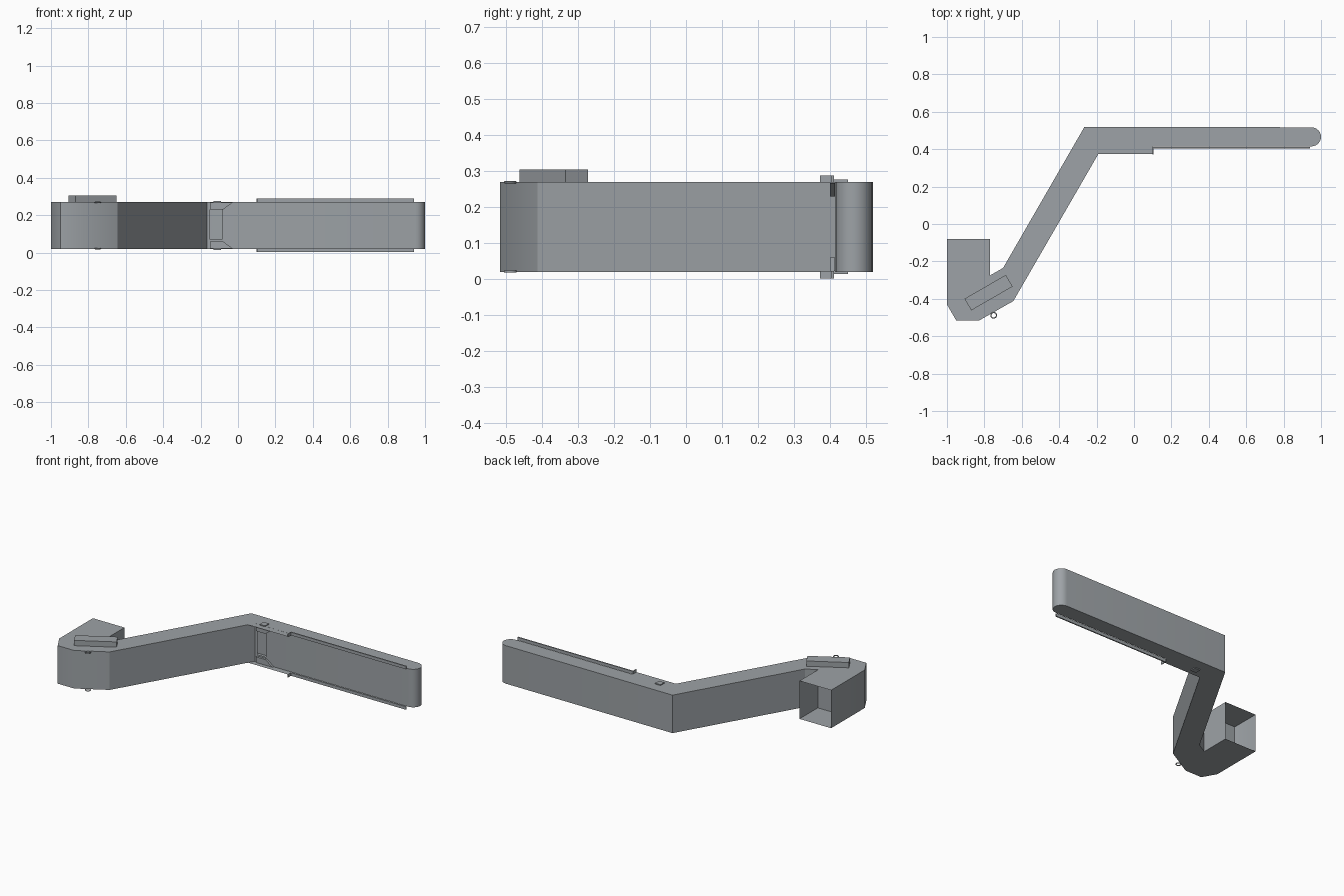
import bpy, bmesh, math
from mathutils import Matrix

if "Cube" in bpy.data.objects:
    bpy.data.objects.remove(bpy.data.objects["Cube"])

Z0, Z1 = 0.02, 0.27
ZM = (Z0 + Z1) / 2

steel = bpy.data.materials.new("steel_grey")
steel.diffuse_color = (0.34, 0.365, 0.385, 1)
steel.use_nodes = True
steel.node_tree.nodes["Principled BSDF"].inputs["Base Color"].default_value = steel.diffuse_color


def finish(bm, name, smooth=False):
    bmesh.ops.remove_doubles(bm, verts=bm.verts, dist=1e-5)
    bmesh.ops.recalc_face_normals(bm, faces=bm.faces)
    me = bpy.data.meshes.new(name)
    bm.to_mesh(me)
    bm.free()
    me.materials.append(steel)
    ob = bpy.data.objects.new(name, me)
    bpy.context.collection.objects.link(ob)
    if smooth:
        bpy.context.view_layer.objects.active = ob
        ob.select_set(True)
        bpy.ops.object.shade_smooth_by_angle(angle=math.radians(30))
        ob.select_set(False)
    return ob


def face(bm, pts):
    return bm.faces.new([bm.verts.new(p) for p in pts])


def wall(bm, a, b, z0=Z0, z1=Z1):
    face(bm, [(*a, z0), (*b, z0), (*b, z1), (*a, z1)])


def box(name, x, y, z, angle=0, size=None, flip=False):
    """Box from ranges (or centre ranges plus size); flip reflects it about the duct mid height."""
    bm = bmesh.new()
    size = size or [r[1] - r[0] for r in (x, y, z)]
    cen = [(r[0] + r[1]) / 2 for r in (x, y, z)]
    if flip:
        cen[2] = 2 * ZM - cen[2]
    m = Matrix.Translation(cen) @ Matrix.Rotation(angle, 4, 'Z') @ Matrix.Diagonal((*size, 1))
    bmesh.ops.create_cube(bm, size=1, matrix=m)
    return finish(bm, name)


# Duct shell: plan outline with a rounded tip on the long arm
arc = [(0.948 + 0.052 * math.cos(t), 0.466 + 0.051 * math.sin(t))
       for t in (math.radians(-90 + 15 * i) for i in range(13))]
outline = [(-0.77, -0.08), (-1, -0.08), (-1, -0.43), (-0.95, -0.517), (-0.83, -0.517),
           (-0.645, -0.412), (-0.167, 0.415)] + arc + [(-0.265, 0.519), (-0.70, -0.235), (-0.77, -0.275)]
bm = bmesh.new()
for z in (Z0, Z1):
    face(bm, [(*p, z) for p in outline])
for i, a in enumerate(outline):
    if i not in (0, 6):                      # open mouth and slotted front wall
        wall(bm, a, outline[(i + 1) % len(outline)])
# Front wall with a rectangular opening near the bend
Y = 0.415
wall(bm, (-0.167, Y), (-0.15, Y))
wall(bm, (-0.085, Y), arc[0])
wall(bm, (-0.15, Y), (-0.085, Y), Z0, 0.07)
wall(bm, (-0.15, Y), (-0.085, Y), 0.23, Z1)
finish(bm, "duct_shell", smooth=True)

# Inner wall closing the mouth pocket
bm = bmesh.new()
wall(bm, (-1, -0.27), (-0.77, -0.27))
finish(bm, "mouth_back_wall")

# Box on the lower bend
box("top_box", (-0.905, -0.65), (-0.402, -0.332), (0.27, 0.305), math.radians(30),
    size=(0.255, 0.072, 0.035))

# Parts repeated at the top and bottom of the arm
for flip, side in ((False, "upper"), (True, "lower")):
    box(side + "_rail", (0.10, 0.94), (0.403, 0.411), (0.268, 0.288), flip=flip)
    box(side + "_rail_stop", (0.098, 0.103), (0.372, 0.411), (0.268, 0.288), flip=flip)
    # cover plate mitred into the bend
    bm = bmesh.new()
    z = 2 * ZM - 0.2695 if flip else 0.2695
    face(bm, [(-0.19, 0.375, z), (0.10, 0.375, z), (0.10, 0.416, z), (-0.167, 0.416, z)])
    finish(bm, side + "_cover_plate")
    box(side + "_tab", (-0.13, -0.09), (0.41, 0.45), (0.268, 0.276), flip=flip)
    # slanted frame piece around the opening
    bm = bmesh.new()
    prof = [(-0.15, 0.23), (-0.08, 0.23), (-0.03, 0.267), (-0.15, 0.267)]
    f = face(bm, [(x, 0.40, 2 * ZM - z if flip else z) for x, z in prof])
    r = bmesh.ops.extrude_face_region(bm, geom=[f])
    vs = [v for v in r["geom"] if isinstance(v, bmesh.types.BMVert)]
    bmesh.ops.translate(bm, verts=vs, vec=(0, 0.014, 0))
    finish(bm, side + "_opening_frame")
    # small eyelet beside the lower bend
    bpy.ops.mesh.primitive_torus_add(location=(-0.75, -0.488, 2 * ZM - 0.269 if flip else 0.269),
                                     major_radius=0.015, minor_radius=0.003,
                                     major_segments=20, minor_segments=8)
    ring = bpy.context.object
    ring.name = side + "_eyelet"
    ring.data.materials.append(steel)
    bpy.ops.object.shade_smooth()
    ring.select_set(False)
